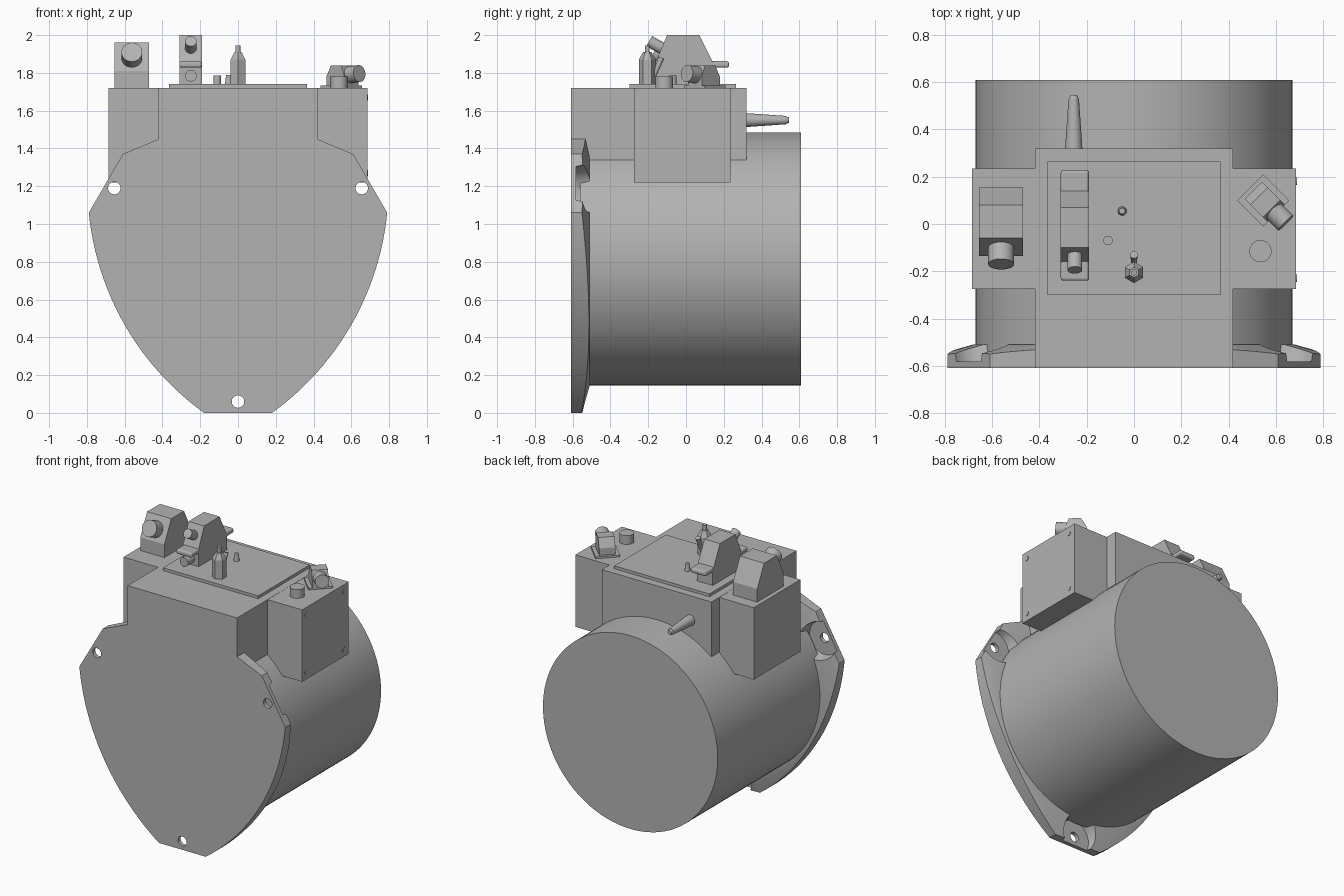
import bpy, bmesh, math
from mathutils import Vector

cube = bpy.data.objects.get("Cube")
if cube:
    bpy.data.objects.remove(cube, do_unlink=True)

grey = bpy.data.materials.new("metal grey")
grey.use_nodes = True
grey.diffuse_color = (0.45, 0.45, 0.45, 1)
grey.node_tree.nodes["Principled BSDF"].inputs["Base Color"].default_value = (0.45, 0.45, 0.45, 1)


def finish(name, bm, smooth=False):
    bmesh.ops.recalc_face_normals(bm, faces=bm.faces)
    me = bpy.data.meshes.new(name)
    bm.to_mesh(me)
    bm.free()
    me.materials.append(grey)
    ob = bpy.data.objects.new(name, me)
    bpy.context.collection.objects.link(ob)
    if smooth:
        smooth_by_angle(ob)
    return ob


def smooth_by_angle(ob):
    bpy.ops.object.select_all(action="DESELECT")
    ob.select_set(True)
    bpy.context.view_layer.objects.active = ob
    bpy.ops.object.shade_smooth_by_angle(angle=math.radians(30))


def prism(name, points, direction):
    """Extrude a closed loop of 3D points along a direction."""
    bm = bmesh.new()
    face = bm.faces.new([bm.verts.new(p) for p in points])
    out = bmesh.ops.extrude_face_region(bm, geom=[face])
    moved = [g for g in out["geom"] if isinstance(g, bmesh.types.BMVert)]
    bmesh.ops.translate(bm, verts=moved, vec=direction)
    return finish(name, bm)


def box(name, x0, x1, y0, y1, z0, z1):
    return prism(name, [(x0, y0, z0), (x1, y0, z0), (x1, y1, z0), (x0, y1, z0)], (0, 0, z1 - z0))


def side_profile(name, x0, x1, yz):
    return prism(name, [(x0, y, z) for y, z in yz], (x1 - x0, 0, 0))


def rod(name, a, b, r, r2=None, sides=32):
    """Cylinder or cone running from point a to point b."""
    a, b = Vector(a), Vector(b)
    bm = bmesh.new()
    bmesh.ops.create_cone(bm, cap_ends=True, segments=sides, radius1=r,
                          radius2=r if r2 is None else r2, depth=(b - a).length)
    turn = (b - a).to_track_quat("Z", "Y").to_matrix().to_4x4()
    bmesh.ops.transform(bm, matrix=turn, verts=bm.verts)
    bmesh.ops.translate(bm, verts=bm.verts, vec=(a + b) / 2)
    return finish(name, bm, sides > 8)


def boolean(ob, other, operation):
    mod = ob.modifiers.new("boolean", "BOOLEAN")
    mod.operation = operation
    mod.solver = "EXACT"
    mod.object = other
    bpy.context.view_layer.objects.active = ob
    bpy.ops.object.modifier_apply(modifier=mod.name)
    bpy.data.objects.remove(other, do_unlink=True)


def bevel(ob, width):
    mod = ob.modifiers.new("bevel", "BEVEL")
    mod.width = width
    mod.segments = 3


# Drum
FRONT, AXIS_Z = -0.61, 0.815
rod("drum", (0, -0.56, AXIS_Z), (0, 0.61, AXIS_Z), 0.67, sides=128)

# Front flange: arched outline with a tapered back
right = []
start, end = math.atan2(-1.205, 0.868), math.atan2(-0.145, 1.478)
for i in range(25):
    a = start + (end - start) * i / 24
    right.append((-0.688 + 1.485 * math.cos(a), max(0, 1.205 + 1.485 * math.sin(a))))
right += [(0.61, 1.37), (0.42, 1.45)]
outline = right + [(-x, z) for x, z in reversed(right)]
flange = prism("flange", [(x, FRONT, z) for x, z in outline], (0, 0.1, 0))
taper = rod("taper", (0, -0.66, AXIS_Z), (0, -0.51, AXIS_Z), 1.22, 0.68, sides=128)
boolean(flange, taper, "INTERSECT")

# Bolt holes with round pockets behind them
for x, z in ((-0.655, 1.19), (0.655, 1.19), (0, 0.06)):
    boolean(flange, rod("pocket", (x, -0.582, z), (x, -0.4, z), 0.115, 0.16), "DIFFERENCE")
    boolean(flange, rod("hole", (x, -0.7, z), (x, -0.5, z), 0.033), "DIFFERENCE")

# Upper housing joined to the flange
boolean(flange, box("housing", -0.42, 0.42, FRONT, 0.32, 1.34, 1.72), "UNION")
flange.name = "flange_and_housing"
smooth_by_angle(flange)

# Side boxes and cover screws
for name, s in (("left_box", 1), ("right_box", -1)):
    box(name, s * 0.4, s * 0.685, -0.275, 0.235, 1.22, 1.719)
for y in (-0.23, 0.18):
    for z in (1.27, 1.67):
        rod("cover_screw", (0.68, y, z), (0.689, y, z), 0.016, sides=20)

# Lid plate
box("lid_plate", -0.365, 0.365, -0.3, 0.265, 1.71, 1.74)

# Rear peg
rod("rear_peg", (-0.255, 0.3, 1.55), (-0.255, 0.53, 1.55), 0.038, 0.022)
rod("rear_peg_tip", (-0.255, 0.53, 1.55), (-0.255, 0.545, 1.55), 0.02, 0.014)

# Large connector on the right box
side_profile("large_connector", -0.655, -0.47,
             [(-0.135, 1.71), (-0.135, 1.81), (-0.06, 1.96), (0.08, 1.96), (0.155, 1.81), (0.155, 1.71)])
rod("large_connector_plug", (-0.562, -0.07, 1.865), (-0.562, -0.17, 1.91), 0.055)

# Tall connector on the lid
side_profile("tall_connector", -0.31, -0.19,
             [(-0.16, 1.73), (-0.16, 1.86), (-0.1, 2.0), (0.07, 2.0), (0.15, 1.84), (0.15, 1.73)])
bevel(box("tall_connector_ledge", -0.31, -0.19, -0.24, 0.228, 1.828, 1.862), 0.012)
rod("tall_connector_plug", (-0.25, -0.1, 1.915), (-0.25, -0.195, 1.968), 0.031)
rod("tall_connector_socket", (-0.25, -0.14, 1.785), (-0.25, -0.235, 1.785), 0.031)

# Hexagonal valve with lever
rod("valve_body", (0, -0.205, 1.73), (0, -0.205, 1.87), 0.045, sides=6)
rod("valve_neck", (0, -0.205, 1.87), (0, -0.205, 1.91), 0.045, 0.022, sides=6)
rod("valve_pin", (0, -0.205, 1.9), (0, -0.205, 1.945), 0.013)
rod("valve_lever", (0, -0.175, 1.77), (0, -0.13, 1.88), 0.01, 0.016)

# Small lid pins
rod("lid_pin", (-0.05, 0.055, 1.73), (-0.05, 0.055, 1.79), 0.02, 0.013)
rod("lid_pin", (-0.11, -0.07, 1.73), (-0.11, -0.07, 1.785), 0.02)

# Button on the left box
rod("button", (0.535, -0.115, 1.71), (0.535, -0.115, 1.78), 0.047)

# Angled connector on the left box
turn = math.radians(-45)
fwd = Vector((math.cos(turn), math.sin(turn), 0))
across = Vector((-fwd.y, fwd.x, 0))
mid = Vector((0.547, 0.1, 0))


def angled(name, half, profile):
    loop = [mid + fwd * d - across * half + Vector((0, 0, z)) for d, z in profile]
    return prism(name, loop, across * half * 2)


angled("angled_base", 0.078, [(-0.078, 1.71), (0.078, 1.71), (0.078, 1.732), (-0.078, 1.732)])
angled("angled_body", 0.052,
       [(-0.06, 1.73), (-0.06, 1.78), (-0.025, 1.84), (0.05, 1.84), (0.075, 1.78), (0.075, 1.73)])
plug = mid + Vector((0, 0, 1.785))
rod("angled_plug", plug + fwd * 0.03, plug + fwd * 0.135 + Vector((0, 0, 0.012)), 0.045)
